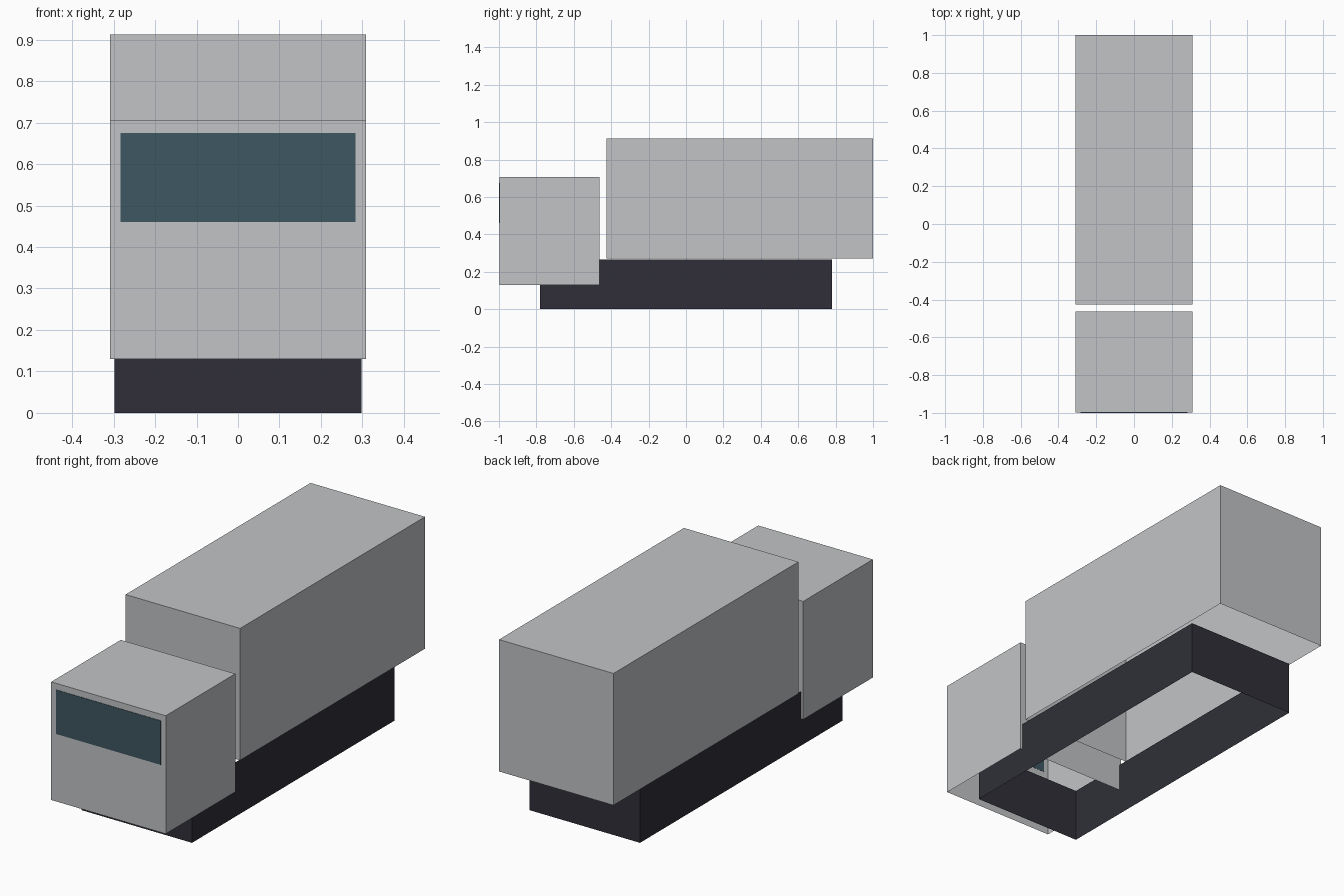
import bpy
import bmesh
from mathutils import Vector

cube = bpy.data.objects.get("Cube")
if cube:
    bpy.data.objects.remove(cube, do_unlink=True)


def make_material(name, rgb):
    mat = bpy.data.materials.new(name)
    mat.use_nodes = True
    mat.diffuse_color = (*rgb, 1)
    mat.node_tree.nodes["Principled BSDF"].inputs["Base Color"].default_value = (*rgb, 1)
    return mat


def make_shell(name, low, high, mat, open_sides):
    """Thin-walled box between two corners, without the faces pointing to open_sides."""
    low, high = Vector(low), Vector(high)
    bm = bmesh.new()
    bmesh.ops.create_cube(bm, size=1)
    bm.normal_update()
    removed = [f for f in bm.faces
               if any(f.normal.dot(Vector(side)) > 0.9 for side in open_sides)]
    bmesh.ops.delete(bm, geom=removed, context="FACES")
    bmesh.ops.scale(bm, vec=high - low, verts=bm.verts)
    bmesh.ops.translate(bm, vec=(low + high) / 2, verts=bm.verts)
    mesh = bpy.data.meshes.new(name)
    bm.to_mesh(mesh)
    bm.free()
    mesh.materials.append(mat)
    obj = bpy.data.objects.new(name, mesh)
    bpy.context.collection.objects.link(obj)
    return obj


UP, DOWN = (0, 0, 1), (0, 0, -1)
body_grey = make_material("body grey", (0.54, 0.55, 0.56))
frame_dark = make_material("dark frame", (0.029, 0.028, 0.040))
glass_blue = make_material("blue glass", (0.049, 0.095, 0.122))

# Chassis: four walls, open above and below
make_shell("chassis", (-0.298, -0.78, 0), (0.298, 0.78, 0.265), frame_dark, [UP, DOWN])

# Cab and cargo box: hollow, open underneath
make_shell("cab", (-0.309, -0.998, 0.13), (0.309, -0.462, 0.706), body_grey, [DOWN])
make_shell("cargo_box", (-0.309, -0.425, 0.27), (0.309, 1, 0.913), body_grey, [DOWN])

# Windscreen: thin plate on the cab front
make_shell("windscreen", (-0.283, -1, 0.46), (0.283, -0.997, 0.675), glass_blue, [])
